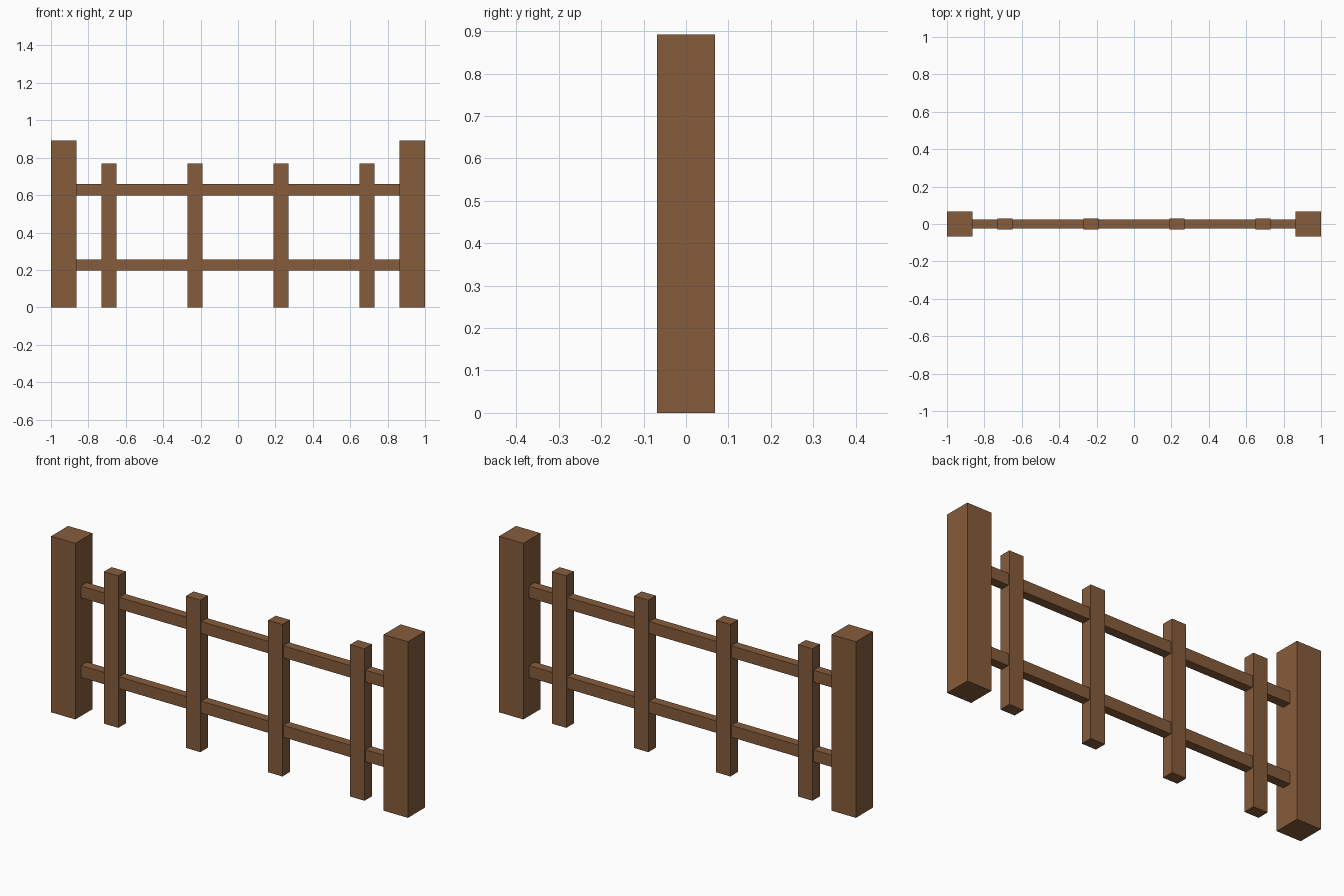
import bpy

if "Cube" in bpy.data.objects:
    bpy.data.objects.remove(bpy.data.objects["Cube"])

wood = bpy.data.materials.new("brown_wood")
wood.diffuse_color = (0.24, 0.107, 0.045, 1.0)
wood.use_nodes = True
wood.node_tree.nodes["Principled BSDF"].inputs["Base Color"].default_value = wood.diffuse_color


def box(name, center, size):
    """Flat-faced timber of the given full size."""
    bpy.ops.mesh.primitive_cube_add(size=1, location=center)
    ob = bpy.context.object
    ob.name = name
    ob.scale = size
    bpy.ops.object.transform_apply(location=False, rotation=False, scale=True)
    ob.data.materials.append(wood)
    return ob


POST_W, POST_H = 0.136, 0.892
PICKET_W, PICKET_D, PICKET_H = 0.08, 0.06, 0.77
RAIL_D, RAIL_H = 0.046, 0.06

# Thick end posts
for side, sign in (("left", -1), ("right", 1)):
    box(f"{side}_post", (sign * (1 - POST_W / 2), 0, POST_H / 2),
        (POST_W, POST_W, POST_H))

# Horizontal rails, let slightly into the posts
for level, z in (("lower", 0.226), ("upper", 0.629)):
    box(f"{level}_rail", (0, 0, z), (2 * (1 - POST_W) + 0.02, RAIL_D, RAIL_H))

# Evenly spaced upright pickets
for i in range(4):
    box(f"picket_{i + 1}", (-0.69 + 0.46 * i, 0, PICKET_H / 2),
        (PICKET_W, PICKET_D, PICKET_H))
